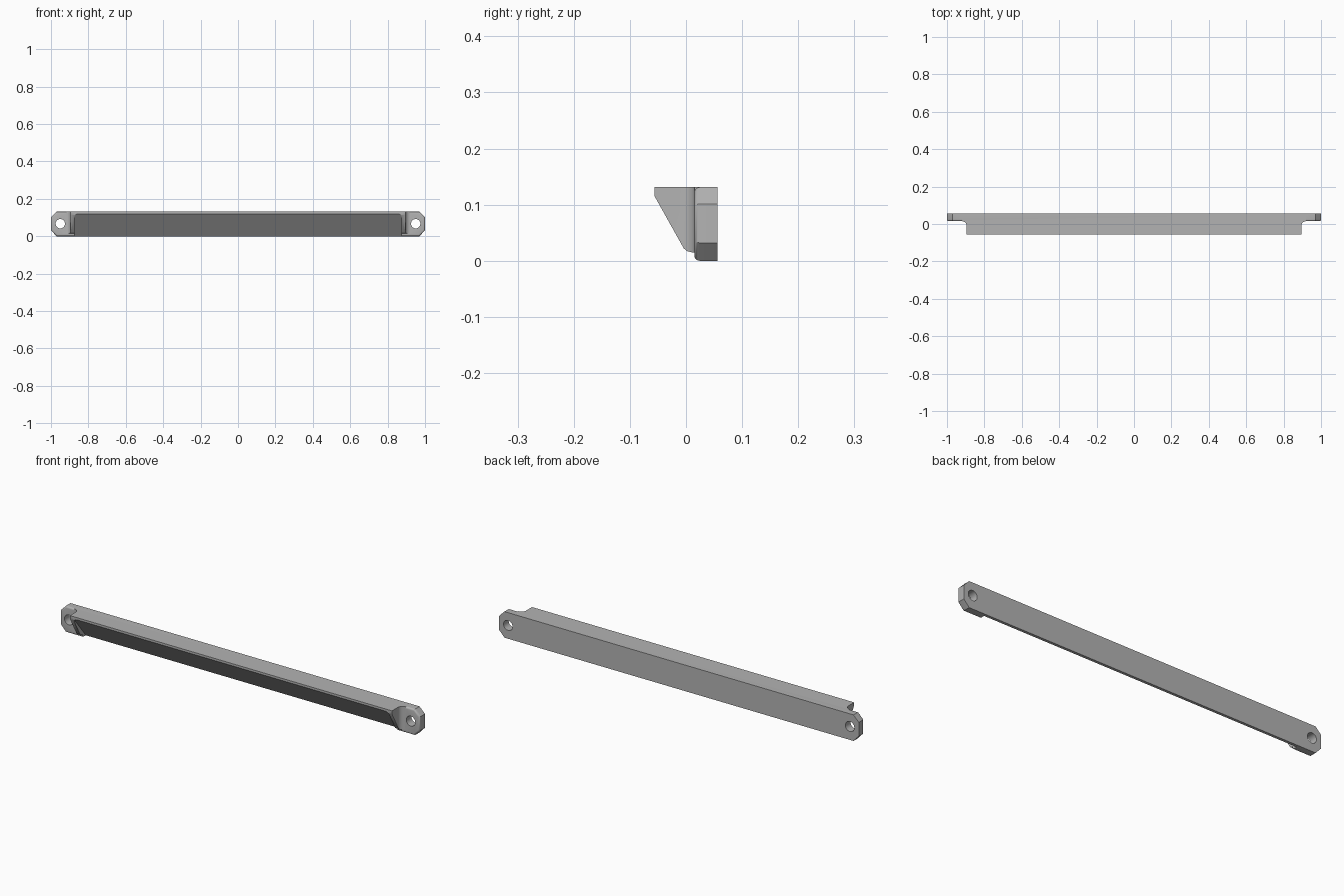
import bpy, bmesh
from math import sin, cos, pi, radians
from mathutils import Vector

cube = bpy.data.objects.get("Cube")
if cube:
    bpy.data.objects.remove(cube, do_unlink=True)

grey = bpy.data.materials.new("plain grey")
grey.use_nodes = True
grey.diffuse_color = (0.45, 0.45, 0.45, 1)
grey.node_tree.nodes["Principled BSDF"].inputs["Base Color"].default_value = grey.diffuse_color


def prism(name, outline, axis, low, high, front_bevel=0):
    """Extrude a 2D outline along one axis."""
    place = {"x": lambda u, v, w: (w, u, v),
             "y": lambda u, v, w: (u, w, v),
             "z": lambda u, v, w: (u, v, w)}[axis]
    bm = bmesh.new()
    face = bm.faces.new([bm.verts.new(place(u, v, low)) for u, v in outline])
    moved = bmesh.ops.extrude_face_region(bm, geom=[face])["geom"]
    shift = Vector(place(0, 0, high - low))
    bmesh.ops.translate(bm, vec=shift, verts=[g for g in moved if isinstance(g, bmesh.types.BMVert)])
    if front_bevel:
        edges = [e for e in bm.edges if all(abs(v.co.y - low) < 1e-5 for v in e.verts)]
        bmesh.ops.bevel(bm, geom=edges, offset=front_bevel, segments=4, profile=0.5, affect="EDGES")
    bmesh.ops.recalc_face_normals(bm, faces=bm.faces)
    mesh = bpy.data.meshes.new(name)
    bm.to_mesh(mesh)
    bm.free()
    mesh.materials.append(grey)
    ob = bpy.data.objects.new(name, mesh)
    bpy.context.collection.objects.link(ob)
    return ob


def combine(target, tool, operation):
    """Apply a boolean and discard the tool."""
    mod = target.modifiers.new("combine", "BOOLEAN")
    mod.operation, mod.object, mod.solver = operation, tool, "EXACT"
    bpy.context.view_layer.objects.active = target
    bpy.ops.object.modifier_apply(modifier=mod.name)
    bpy.data.objects.remove(tool, do_unlink=True)


def arc(cx, cy, r, start, end, steps=8):
    angles = [radians(start + (end - start) * i / steps) for i in range(steps + 1)]
    return [(cx + r * cos(a), cy + r * sin(a)) for a in angles]


def mirrored(half):
    """Close a right-hand half outline with its mirror image."""
    return half + [(-u, v) for u, v in reversed(half)]


TOP, BACK, TAB_FRONT = 0.131, 0.056, 0.015

# Back plate with chamfered end tabs
bar = prism("mounting_bar", mirrored([(0.97, 0), (1, 0.032), (1, TOP - 0.03), (0.97, TOP)]),
            "y", TAB_FRONT, BACK, front_bevel=0.009)

# Overhanging wedge, filleted into the tabs
wedge = prism("wedge", [(-BACK, TOP), (-BACK, 0.115), (-0.004, 0.022), (0.002, 0.017),
                        (0.01, 0.015), (0.05, 0.015), (0.05, TOP)], "x", -1, 1)
plan = prism("wedge_plan", mirrored([(0.895, -0.1)] + arc(0.92, -0.01, 0.025, 180, 90)
                                    + [(0.92, 0.1)]), "z", -0.1, 0.3)
combine(wedge, plan, "INTERSECT")
combine(bar, wedge, "UNION")

# Sloping recess between the end cheeks
recess = prism("recess", [(-0.1, 0.12), (-BACK, 0.12), (0.042, 0), (0.042, -0.05), (-0.1, -0.05)],
               "x", -1, 1)
opening = prism("opening", mirrored([(0.875, -0.1)] + arc(0.855, 0.1, 0.02, 0, 90)), "y", -0.2, 0.2)
combine(recess, opening, "INTERSECT")
combine(bar, recess, "DIFFERENCE")

# Screw holes
for side in (-1, 1):
    hole = prism("hole", arc(side * 0.95, 0.067, 0.025, 0, 348.75, 31), "y", -0.2, 0.2)
    combine(bar, hole, "DIFFERENCE")

bpy.ops.object.select_all(action="DESELECT")
bar.select_set(True)
bpy.context.view_layer.objects.active = bar
bpy.ops.object.shade_smooth_by_angle(angle=radians(30))
